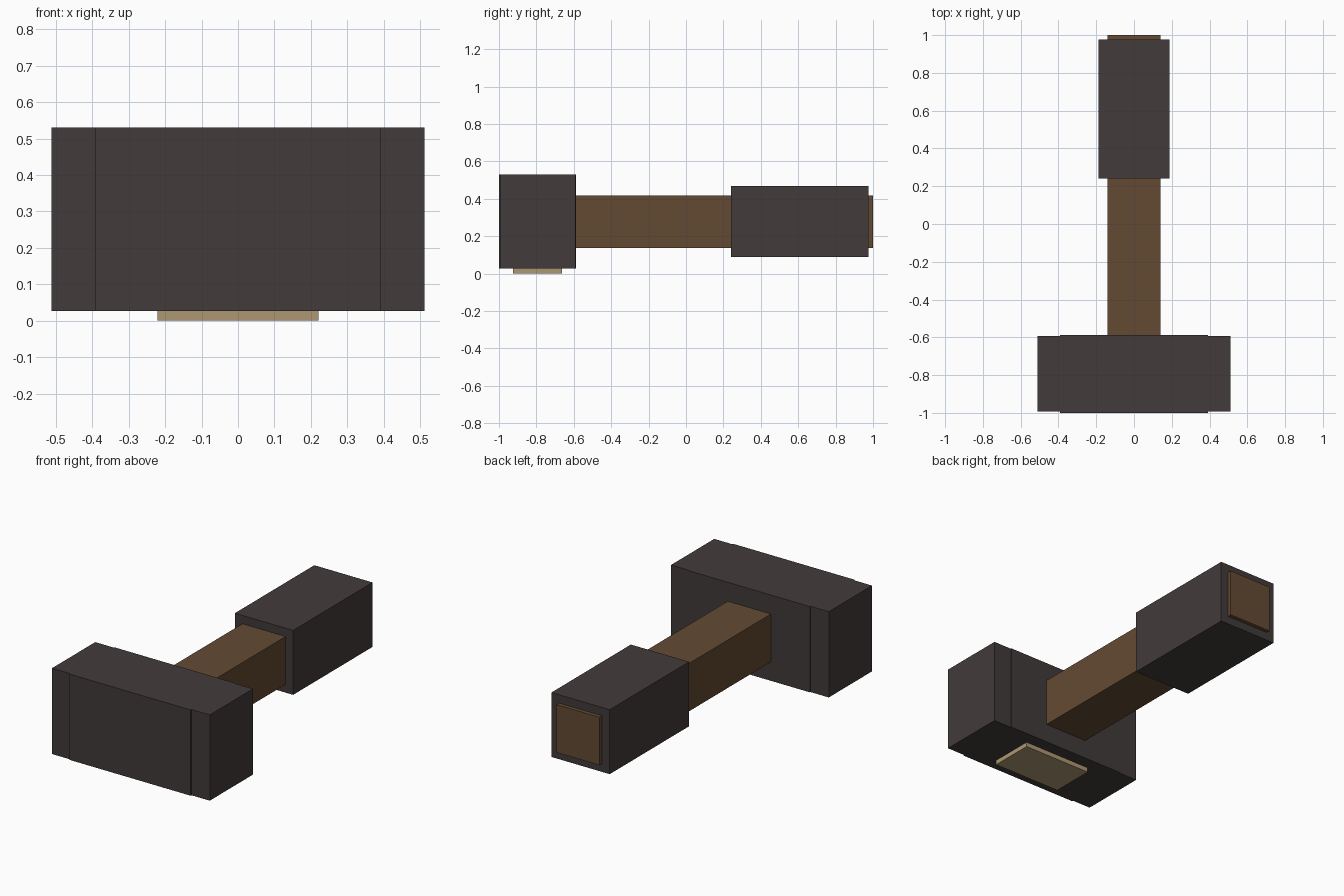
import bpy
import bmesh
from mathutils import Vector

if "Cube" in bpy.data.objects:
    bpy.data.objects.remove(bpy.data.objects["Cube"])


def material(name, rgb):
    m = bpy.data.materials.new(name)
    m.diffuse_color = (*rgb, 1.0)
    m.use_nodes = True
    m.node_tree.nodes["Principled BSDF"].inputs["Base Color"].default_value = m.diffuse_color
    return m


dark = material("dark_iron", (0.055, 0.043, 0.043))
wood = material("brown_wood", (0.127, 0.068, 0.033))
tan = material("pale_tan", (0.42, 0.31, 0.17))


def box(name, x, y, z, mat):
    """Flat-faced box from (min, max) ranges on each axis."""
    lo, hi = (Vector(p) for p in zip(x, y, z))
    bm = bmesh.new()
    bmesh.ops.create_cube(bm, size=1.0)
    for v in bm.verts:
        v.co = [(a + b) / 2 + c * (b - a) for a, b, c in zip(lo, hi, v.co)]
    mesh = bpy.data.meshes.new(name)
    bm.to_mesh(mesh)
    bm.free()
    mesh.materials.append(mat)
    obj = bpy.data.objects.new(name, mesh)
    bpy.context.collection.objects.link(obj)
    return obj


# Head: thicker middle block with a slightly slimmer cap at each end
HEAD_Z = (0.027, 0.53)
box("head_block", (-0.393, 0.393), (-1.0, -0.587), HEAD_Z, dark)
for side, x in (("left", (-0.512, -0.393)), ("right", (0.393, 0.512))):
    box(f"head_cap_{side}", x, (-0.993, -0.592), HEAD_Z, dark)

# Pale plate under the head
box("bottom_plate", (-0.221, 0.221), (-0.925, -0.662), (0.0, 0.027), tan)

# Wooden handle, poking out past the end of the grip
box("handle", (-0.14, 0.14), (-0.587, 1.0), (0.138, 0.419), wood)

# Grip sleeve around the back of the handle
box("grip_sleeve", (-0.189, 0.189), (0.241, 0.977), (0.09, 0.468), dark)
